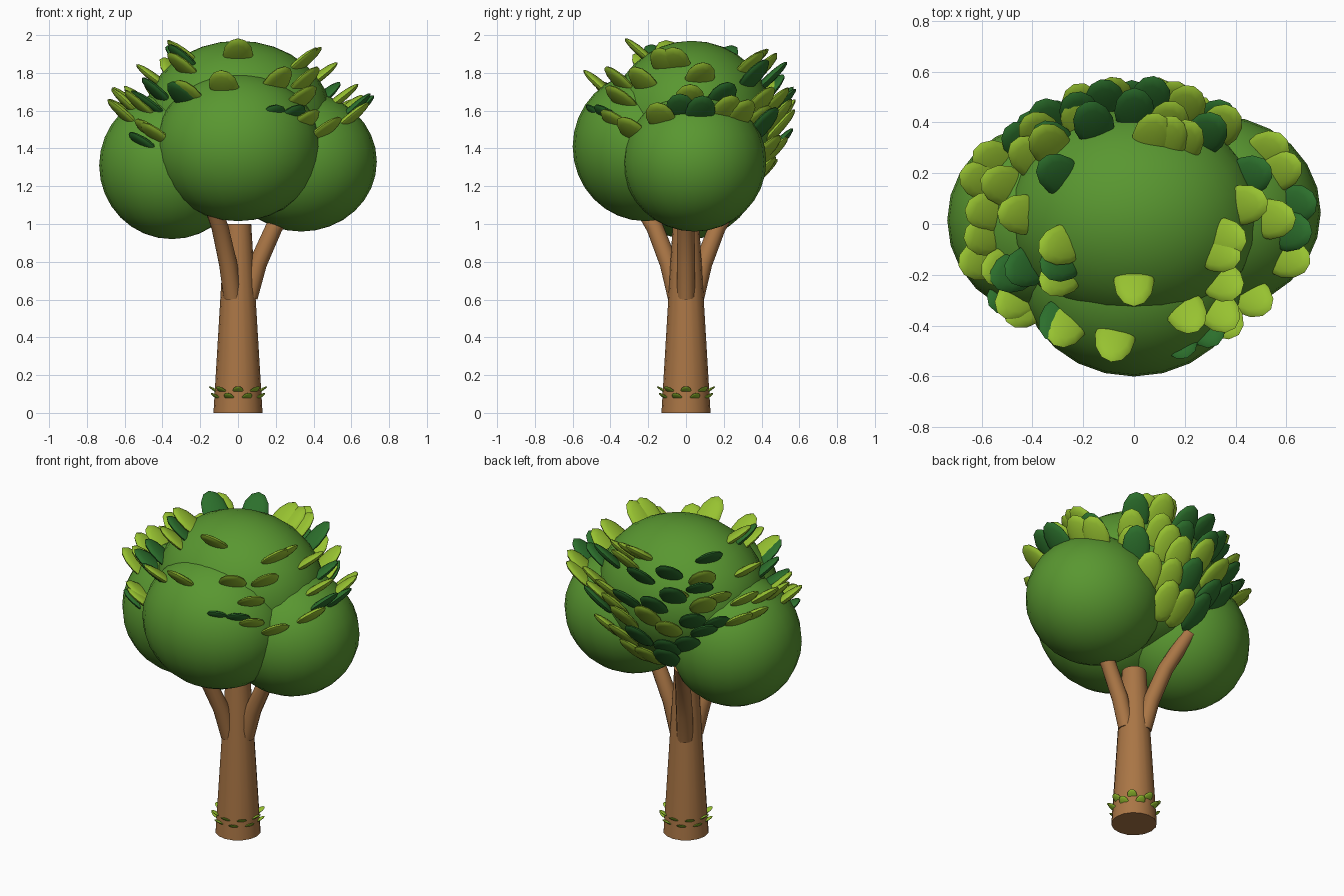
import bpy, bmesh, math, random
from mathutils import Matrix, Vector

if "Cube" in bpy.data.objects:
    bpy.data.objects.remove(bpy.data.objects["Cube"])

random.seed(4)


def material(name, rgb):
    m = bpy.data.materials.new(name)
    m.diffuse_color = (*rgb, 1)
    m.use_nodes = True
    m.node_tree.nodes["Principled BSDF"].inputs["Base Color"].default_value = m.diffuse_color
    return m


BARK = material("bark", (0.40, 0.18, 0.06))
CANOPY = material("canopy_green", (0.10, 0.31, 0.03))
LIGHT = material("light_leaf", (0.31, 0.54, 0.03))
DARK = material("dark_leaf", (0.025, 0.16, 0.025))


def finish(name, bm, mat, angle=40):
    me = bpy.data.meshes.new(name)
    bm.to_mesh(me)
    bm.free()
    ob = bpy.data.objects.new(name, me)
    bpy.context.collection.objects.link(ob)
    me.materials.append(mat)
    bpy.ops.object.select_all(action='DESELECT')
    bpy.context.view_layer.objects.active = ob
    ob.select_set(True)
    bpy.ops.object.shade_smooth_by_angle(angle=math.radians(angle))
    return ob


# Trunk: one tapered cylinder
bm = bmesh.new()
bmesh.ops.create_cone(bm, cap_ends=True, segments=16, radius1=0.13, radius2=0.07,
                      depth=1.0, matrix=Matrix.Translation((0, 0, 0.5)))
finish("trunk", bm, BARK)


# Branches: bent tapered tubes, three around the trunk
def branch(name, azimuth):
    path = [(0.056, 0.61, 0.048), (0.105, 0.79, 0.048), (0.19, 0.98, 0.045), (0.335, 1.19, 0.041)]
    tilts = [0.2, 0.34, 0.48, 0.55]
    bm = bmesh.new()
    rings = []
    n = 12
    for (r, z, rad), t in zip(path, tilts):
        m = Matrix.Rotation(azimuth, 4, 'Z') @ Matrix.Translation((r, 0, z)) @ Matrix.Rotation(t, 4, 'Y')
        rings.append([bm.verts.new(m @ Vector((rad * math.cos(a), rad * math.sin(a), 0)))
                      for a in (2 * math.pi * k / n for k in range(n))])
    for a, b in zip(rings, rings[1:]):
        for k in range(n):
            bm.faces.new((a[k], a[(k + 1) % n], b[(k + 1) % n], b[k]))
    bm.faces.new(rings[0][::-1])
    bm.faces.new(rings[-1])
    finish(name, bm, BARK)


for i in range(3):
    branch(f"branch_{i + 1}", math.radians(120 * i))

# Canopy: four overlapping ellipsoids (centre, radii)
BLOBS = {
    "canopy_centre": ((0, 0.03, 1.55), (0.50, 0.43, 0.42)),
    "canopy_front": ((0, -0.215, 1.41), (0.44, 0.385, 0.395)),
    "canopy_left": ((-0.35, 0.015, 1.31), (0.385, 0.38, 0.39)),
    "canopy_right": ((0.335, 0.045, 1.33), (0.40, 0.38, 0.37)),
}
for name, (c, r) in BLOBS.items():
    bm = bmesh.new()
    bmesh.ops.create_uvsphere(bm, u_segments=24, v_segments=16, radius=1,
                              matrix=Matrix.Translation(c) @ Matrix.Diagonal((*r, 1)))
    finish(name, bm, CANOPY)

# Leaves: flat ellipsoids pointing outward and up, gathered by colour
leaf_bms = {False: bmesh.new(), True: bmesh.new()}


def leaf(bm, pos, azimuth, tilt, size):
    m = (Matrix.Translation(pos) @ Matrix.Rotation(azimuth, 4, 'Z')
         @ Matrix.Rotation(-tilt, 4, 'Y') @ Matrix.Diagonal((*size, 1)))
    bmesh.ops.create_uvsphere(bm, u_segments=12, v_segments=8, radius=1, matrix=m)


LEAF = (0.13, 0.08, 0.024)


def canopy_top(x, y):
    zs = []
    for c, r in BLOBS.values():
        d = 1 - ((x - c[0]) / r[0]) ** 2 - ((y - c[1]) / r[1]) ** 2
        if d > 0:
            zs.append(c[2] + r[2] * math.sqrt(d))
    return max(zs, default=1.35)


# Leaves on the upper side, placed by their position seen from above
light_xy = [(-.43, .28), (-.47, .04), (-.54, .16), (-.57, .26), (-.62, .18), (-.60, .05),
            (-.61, -.05), (-.63, -.15), (-.54, -.18), (-.31, -.09), (-.31, -.22),
            (-.28, -.42), (-.22, .43), (.08, .37), (.14, .36), (.21, .35),
            (.35, .39), (.55, .30), (.60, .22), (.46, .08), (.57, .02), (.38, -.06),
            (.36, -.12), (.37, -.24), (.22, -.37), (.35, -.36), (0, -.26),
            (-.08, -.48), (.63, -.14)]
dark_xy = [(-.34, .34), (-.32, .21), (-.50, -.20), (-.45, -.18), (-.31, -.16), (-.31, -.40),
           (-.40, .38), (-.46, .34), (.48, .20), (.66, .08), (.64, -.03)]
for is_dark, pts in ((False, light_xy), (True, dark_xy)):
    for x, y in pts:
        k = 1 - 0.035 / math.hypot(x, y)
        leaf(leaf_bms[is_dark], (x * k, y * k, canopy_top(x * k, y * k) + 0.01),
             math.atan2(y, x), math.radians(random.uniform(36, 43)), LEAF)

# Lower leaves on the front shoulders
for is_dark, p in ((False, (-.42, -.32, 1.46)), (False, (-.45, -.29, 1.48)), (True, (-.48, -.27, 1.41)),
                   (False, (.45, -.28, 1.49)), (False, (.34, -.36, 1.53)),
                   (True, (.17, -.43, 1.555)), (True, (.27, -.39, 1.555))):
    leaf(leaf_bms[is_dark], p, math.atan2(p[1], p[0]), math.radians(36), LEAF)

# Leaves on the back of the central ellipsoid, in staggered rows
c, r = BLOBS["canopy_centre"]
for elev, a0, a1, count in ((-38, 78, 112, 3), (-20, 62, 122, 5), (-3, 56, 128, 6),
                            (14, 54, 132, 6), (31, 55, 132, 5)):
    for i in range(count):
        a = math.radians(a0 + (a1 - a0) * i / (count - 1) + random.uniform(-4, 4))
        e = math.radians(elev + random.uniform(-5, 5))
        s = 1.09
        pos = (c[0] + s * r[0] * math.cos(e) * math.cos(a),
               c[1] + s * r[1] * math.cos(e) * math.sin(a), c[2] + s * r[2] * math.sin(e))
        leaf(leaf_bms[random.random() < 0.35], pos, a, math.radians(random.uniform(42, 50)), LEAF)

finish("light_leaves", leaf_bms[False], LIGHT)
finish("dark_leaves", leaf_bms[True], DARK)

# Small tufts around the trunk base
for name, mat, z, shift in (("base_tufts_upper", LIGHT, 0.12, 0), ("base_tufts_lower", LIGHT, 0.085, 0.5)):
    bm = bmesh.new()
    for i in range(8):
        a = 2 * math.pi * (i + shift) / 8
        leaf(bm, (0.122 * math.cos(a), 0.122 * math.sin(a), z), a,
             math.radians(32), (0.038, 0.028, 0.007))
    finish(name, bm, mat)
